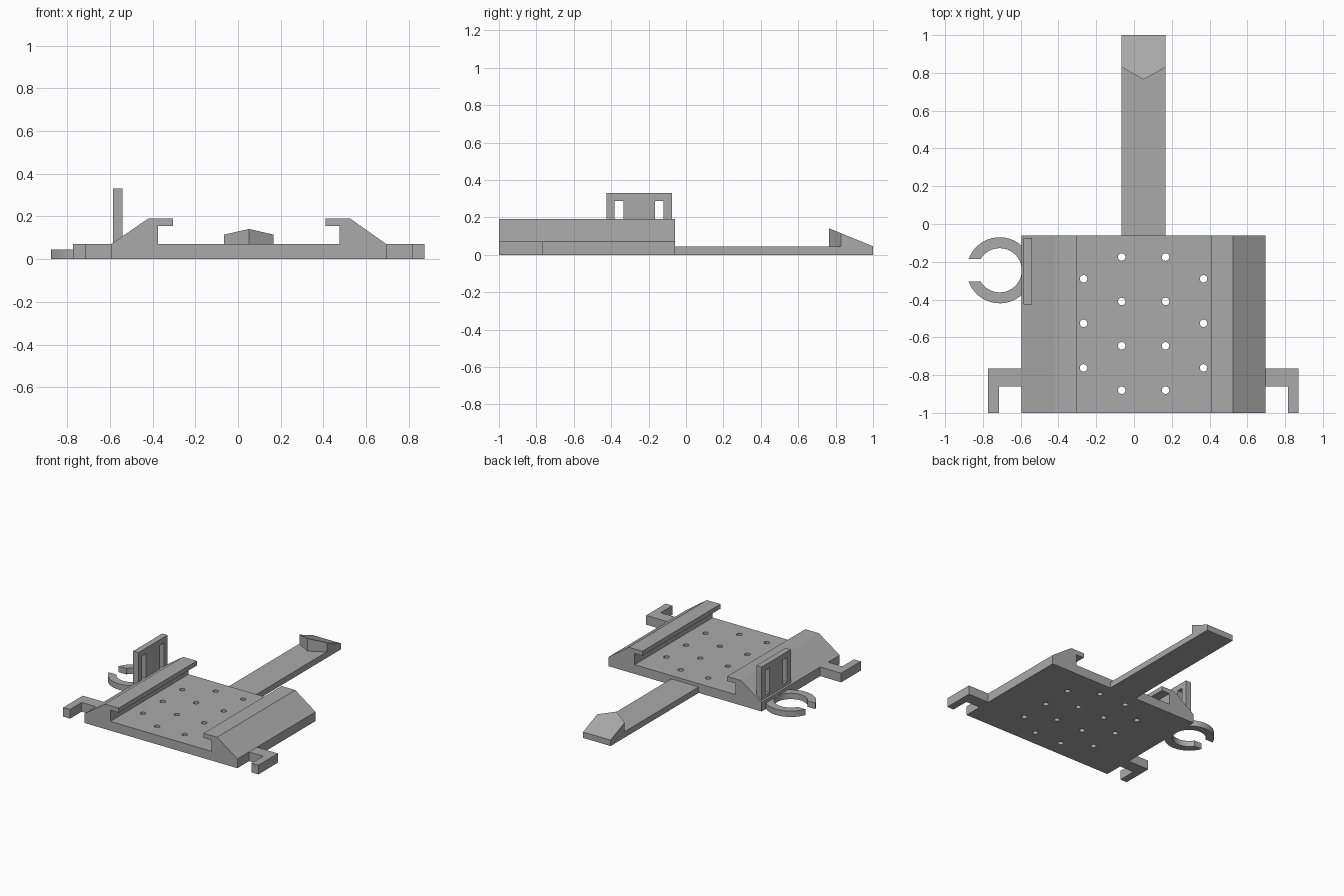
import bpy, bmesh, math
from mathutils import Vector

cube = bpy.data.objects.get("Cube")
if cube:
    bpy.data.objects.remove(cube, do_unlink=True)

grey = bpy.data.materials.new("plain grey")
grey.use_nodes = True
grey.diffuse_color = (0.4, 0.4, 0.4, 1)
grey.node_tree.nodes["Principled BSDF"].inputs["Base Color"].default_value = (0.4, 0.4, 0.4, 1)


def finish(name, bm):
    bmesh.ops.recalc_face_normals(bm, faces=bm.faces)
    mesh = bpy.data.meshes.new(name)
    bm.to_mesh(mesh)
    bm.free()
    mesh.materials.append(grey)
    obj = bpy.data.objects.new(name, mesh)
    bpy.context.collection.objects.link(obj)
    return obj


def extrude(name, outline, axis, low, high):
    """Sweep a closed 2D outline along the y or z axis."""
    bm = bmesh.new()
    if axis == "y":
        points, step = [(a, low, b) for a, b in outline], Vector((0, high - low, 0))
    else:
        points, step = [(a, b, low) for a, b in outline], Vector((0, 0, high - low))
    face = bm.faces.new([bm.verts.new(p) for p in points])
    swept = bmesh.ops.extrude_face_region(bm, geom=[face])["geom"]
    bmesh.ops.translate(bm, vec=step, verts=[v for v in swept if isinstance(v, bmesh.types.BMVert)])
    return finish(name, bm)


def box(name, x, y, z):
    return extrude(name, [(x[0], y[0]), (x[1], y[0]), (x[1], y[1]), (x[0], y[1])], "z", *z)


def cut(target, cutters):
    for cutter in cutters:
        cutter.hide_render = True
        mod = target.modifiers.new("cut", "BOOLEAN")
        mod.operation, mod.solver, mod.object = "DIFFERENCE", "EXACT", cutter
    bpy.context.view_layer.update()
    graph = bpy.context.evaluated_depsgraph_get()
    result = bpy.data.meshes.new_from_object(target.evaluated_get(graph))
    target.modifiers.clear()
    target.data = result
    for cutter in cutters:
        bpy.data.objects.remove(cutter, do_unlink=True)


# Base plate with two overhanging side rails
T = 0.07
profile = [(-0.595, 0), (0.695, 0), (0.695, T), (0.525, 0.19), (0.41, 0.19), (0.41, 0.155),
           (0.475, 0.155), (0.475, T), (-0.375, T), (-0.375, 0.155), (-0.305, 0.155),
           (-0.305, 0.19), (-0.42, 0.19), (-0.595, T)]
base = extrude("base_with_rails", profile, "y", -1, -0.06)

# Round holes through the base
centres = [(x, -0.175 - 0.235 * i) for x in (-0.065, 0.167) for i in range(4)]
centres += [(x, -0.29 - 0.236 * i) for x in (-0.267, 0.368) for i in range(3)]
drills = []
for cx, cy in centres:
    ring = [2 * math.pi * k / 16 for k in range(16)]
    drills.append(extrude("drill", [(cx + 0.02 * math.cos(a), cy + 0.02 * math.sin(a)) for a in ring],
                          "z", -0.05, 0.12))
cut(base, drills)

# Long arm with a ramped, pointed catch on its end
box("arm", (-0.065, 0.167), (-0.06, 1), (0, 0.045))
catch = extrude("arm_catch", [(-0.065, 1), (-0.065, 0.83), (0.051, 0.765), (0.167, 0.83), (0.167, 1)],
                "z", 0.045, 0.2)
for v in catch.data.vertices:
    if v.co.z > 0.1:
        v.co.z = 0.045 + (1 - v.co.y) * 0.41
bm = bmesh.new()
bm.from_mesh(catch.data)
bmesh.ops.remove_doubles(bm, verts=bm.verts, dist=0.0005)
bm.to_mesh(catch.data)
bm.free()

# L-shaped side hooks, mirrored about the base centre line
for name, side in (("right_hook", -1), ("left_hook", 1)):
    shape = [(0.645, -0.86), (0.765, -0.86), (0.765, -1), (0.822, -1), (0.822, -0.765), (0.645, -0.765)]
    extrude(name, [(0.05 + side * x, y) for x, y in shape], "z", 0, T)

# Open ring clip
R, r, gap = 0.175, 0.117, 0.06
outline = []
for radius, order in ((R, 1), (r, -1)):
    end = math.pi - math.asin(gap / radius)
    arc = [-end + 2 * end * k / 40 for k in range(41)][::order]
    outline += [(-0.711 + radius * math.cos(a), -0.245 + radius * math.sin(a)) for a in arc]
clip = extrude("ring_clip", outline, "z", 0, 0.045)
bpy.context.view_layer.objects.active = clip
clip.select_set(True)
bpy.ops.object.shade_smooth_by_angle(angle=math.radians(30))

# Upright tab with two slots
tab = box("upright_tab", (-0.585, -0.54), (-0.425, -0.075), (0.06, 0.33))
cut(tab, [box("slot", (-0.65, -0.5), (y - 0.024, y + 0.024), (0.1, 0.287)) for y in (-0.357, -0.143)])
